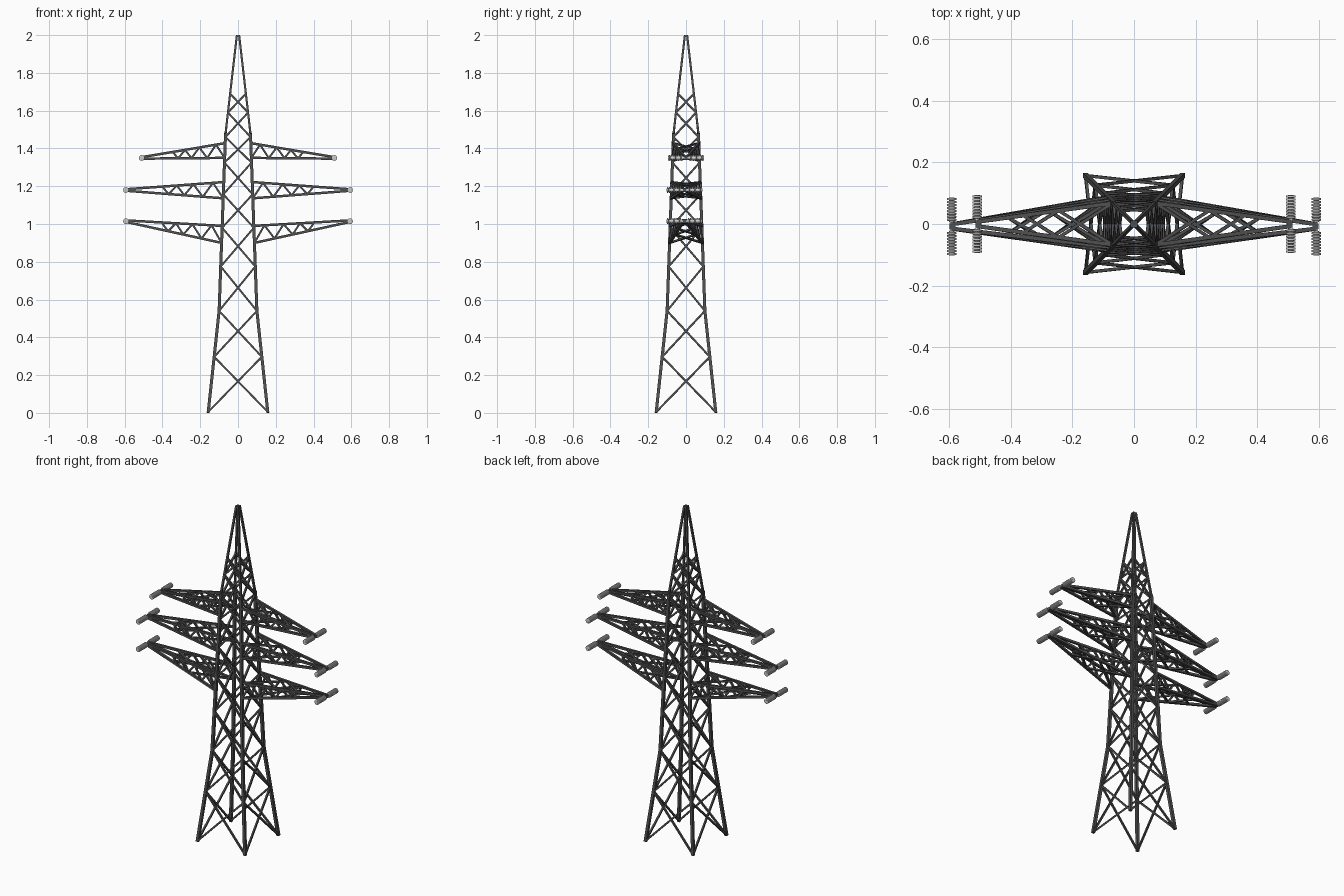
import bpy, bmesh, math
from mathutils import Vector, Matrix

if "Cube" in bpy.data.objects:
    bpy.data.objects.remove(bpy.data.objects["Cube"])


def material(name, v):
    m = bpy.data.materials.new(name)
    m.diffuse_color = (v, v, v, 1)
    m.use_nodes = True
    m.node_tree.nodes["Principled BSDF"].inputs["Base Color"].default_value = m.diffuse_color
    return m


STEEL = material("dark_steel", 0.08)
CERAMIC = material("grey_ceramic", 0.6)


def finish(name, bm, mat):
    me = bpy.data.meshes.new(name)
    bmesh.ops.recalc_face_normals(bm, faces=bm.faces)
    bm.to_mesh(me)
    bm.free()
    me.materials.append(mat)
    ob = bpy.data.objects.new(name, me)
    bpy.context.collection.objects.link(ob)
    return ob


def beam(bm, a, b, w):
    """Square bar from a to b."""
    a, b = Vector(a), Vector(b)
    d = b - a
    z = d.normalized()
    ref = Vector((0, 1, 0)) if abs(z.y) < 0.9 else Vector((1, 0, 0))
    x = ref.cross(z).normalized()
    rot = Matrix((x, z.cross(x), z)).transposed().to_4x4()
    bmesh.ops.create_cube(bm, size=1, matrix=Matrix.Translation((a + b) / 2) @ rot
                          @ Matrix.Diagonal((w, w, d.length, 1)))


# Half width of the tower against height
OUTLINE = [(0.001, 0.158), (0.54, 0.1), (1.48, 0.066), (1.999, 0.006)]


def half(z):
    for (z0, w0), (z1, w1) in zip(OUTLINE, OUTLINE[1:]):
        if z <= z1:
            return w0 + (w1 - w0) * (z - z0) / (z1 - z0)
    return OUTLINE[-1][1]


def corner(i, z):
    sx, sy = [(-1, -1), (1, -1), (1, 1), (-1, 1)][i % 4]
    return Vector((sx * half(z), sy * half(z), z))


# Four legs meeting at the peak, lighter above the kink
bm = bmesh.new()
for i in range(4):
    for (z0, _), (z1, _), w in zip(OUTLINE, OUTLINE[1:], (0.016, 0.016, 0.011)):
        beam(bm, corner(i, z0), corner(i, z1), w)
finish("tower_legs", bm, STEEL)

# Crossed bracing on the four faces
LEVELS = [0.005, 0.297, 0.54, 0.775, 0.98, 1.157, 1.325, 1.46, 1.59, 1.69]
bm = bmesh.new()
for i in range(4):
    for z0, z1 in zip(LEVELS, LEVELS[1:]):
        beam(bm, corner(i, z0), corner(i + 1, z1), 0.010)
        beam(bm, corner(i + 1, z0), corner(i, z1), 0.010)
finish("tower_bracing", bm, STEEL)


def insulator(name, x, y, z):
    """Stacks of ribbed discs either side of the arm tip, along y."""
    bm = bmesh.new()
    n, start, step = 8, 0.018, 0.0096
    for s in (-1, 1):
        prof = [(0, start - 0.004), (0.009, start - 0.004)]
        for k in range(n):
            p = start + k * step
            prof += [(0.009, p), (0.0155, p + 0.001), (0.0155, p + 0.007), (0.009, p + 0.008)]
        prof += [(0.009, start + n * step), (0, start + n * step)]
        vs = [bm.verts.new((r, s * p, 0)) for r, p in prof]
        es = [bm.edges.new(e) for e in zip(vs, vs[1:])]
        bmesh.ops.spin(bm, geom=vs + es, cent=(0, 0, 0), axis=(0, 1, 0),
                       angle=math.tau, steps=12)
    bmesh.ops.remove_doubles(bm, verts=bm.verts, dist=1e-5)
    beam(bm, (0, -0.02, 0), (0, 0.02, 0), 0.009)
    bmesh.ops.translate(bm, verts=bm.verts, vec=(x, y, z))
    finish(name, bm, CERAMIC)


def arm(name, side, tip_x, tip_z, top_z, bot_z, tip_y):
    """Tapered lattice arm: four chords, zigzag sides, crossed top and bottom."""
    bm = bmesh.new()

    def pt(upper, sy, t):
        z = top_z if upper else bot_z
        root = Vector((side * half(z), sy * half(z), z))
        end = Vector((side * tip_x, tip_y + sy * 0.007, tip_z + (0.004 if upper else -0.004)))
        return root.lerp(end, t)

    for sy in (-1, 1):
        for upper in (True, False):
            beam(bm, pt(upper, sy, 0), pt(upper, sy, 1), 0.013)
        ts = [0, 0.11, 0.21, 0.31, 0.40, 0.48, 0.56, 0.63]
        for k, (t0, t1) in enumerate(zip(ts, ts[1:])):
            beam(bm, pt(k % 2 == 1, sy, t0), pt(k % 2 == 0, sy, t1), 0.010)
    ts = [0, 0.4, 0.66]
    for upper in (True, False):
        for t0, t1 in zip(ts, ts[1:]):
            beam(bm, pt(upper, -1, t0), pt(upper, 1, t1), 0.010)
            beam(bm, pt(upper, 1, t0), pt(upper, -1, t1), 0.010)
    # Tip block that carries the insulators
    beam(bm, (side * (tip_x - 0.012), tip_y, tip_z), (side * (tip_x + 0.006), tip_y, tip_z), 0.018)
    finish(name + "_arm", bm, STEEL)
    insulator(name + "_insulators", side * tip_x, tip_y, tip_z)


# Three pairs of arms
for side, label in ((-1, "left"), (1, "right")):
    arm("upper_" + label, side, 0.51, 1.35, 1.428, 1.35, 0.0)
    arm("middle_" + label, side, 0.593, 1.18, 1.222, 1.136, -0.008)
    arm("lower_" + label, side, 0.593, 1.015, 0.99, 0.90, -0.008)

# Small collar joining the legs at the peak
bm = bmesh.new()
for i in range(4):
    beam(bm, corner(i, 1.994), corner(i + 1, 1.994), 0.008)
finish("peak_collar", bm, STEEL)
